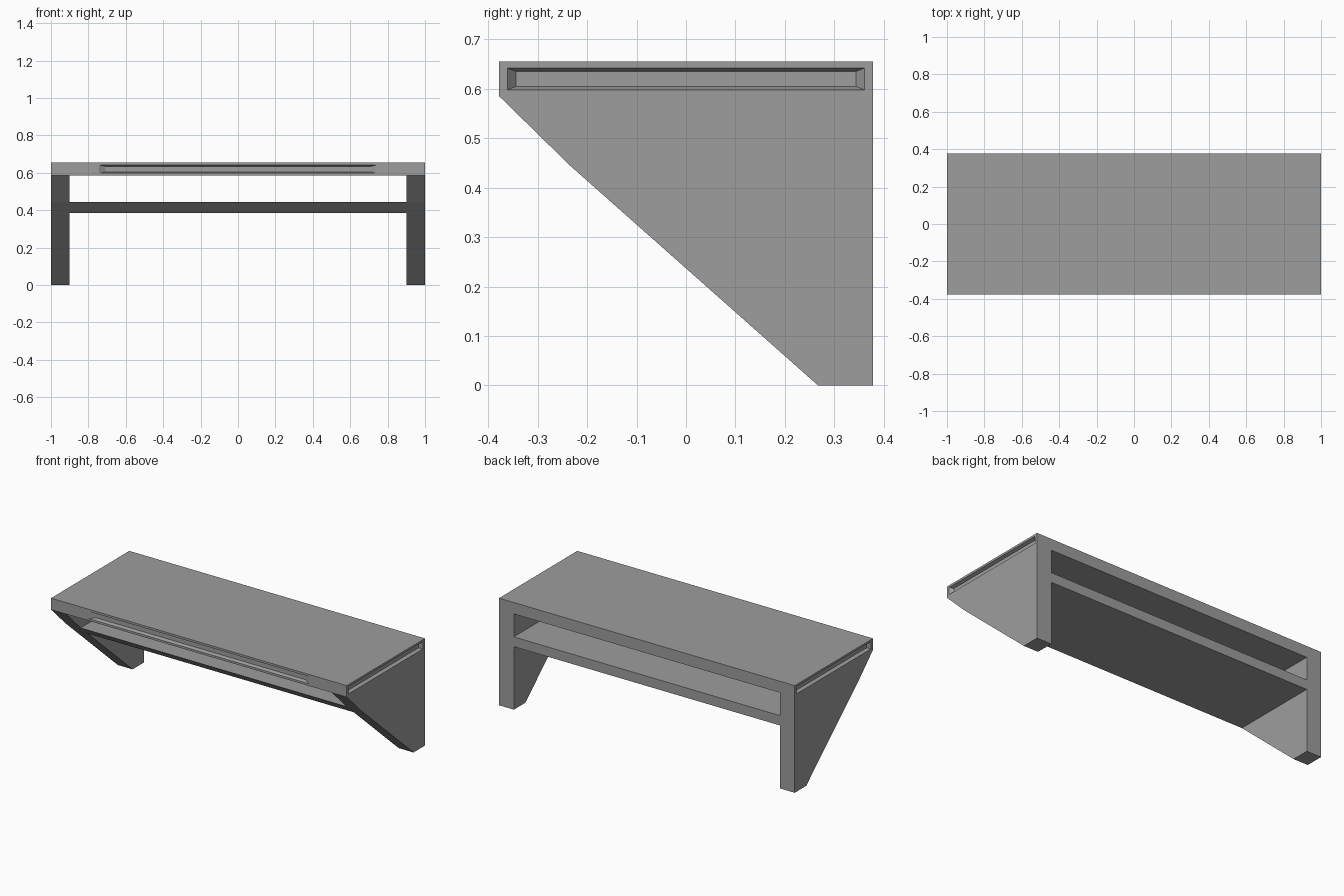
import bpy
import bmesh
from math import pi
from mathutils import Matrix

if "Cube" in bpy.data.objects:
    bpy.data.objects.remove(bpy.data.objects["Cube"], do_unlink=True)

TOP, LEG_X, DEPTH = 0.655, 0.9, 0.378

grey = bpy.data.materials.new("plain grey")
grey.use_nodes = True
colour = (0.34, 0.34, 0.34, 1)
grey.diffuse_color = colour
grey.node_tree.nodes["Principled BSDF"].inputs["Base Color"].default_value = colour


def add_object(name, bm):
    bmesh.ops.recalc_face_normals(bm, faces=bm.faces[:])
    mesh = bpy.data.meshes.new(name)
    bm.to_mesh(mesh)
    bm.free()
    mesh.materials.append(grey)
    obj = bpy.data.objects.new(name, mesh)
    bpy.context.collection.objects.link(obj)
    return obj


def extruded_profile(name, points):
    """Side profile in y, z swept over the full width."""
    bm = bmesh.new()
    face = bm.faces.new([bm.verts.new((-1, y, z)) for y, z in points])
    swept = bmesh.ops.extrude_face_region(bm, geom=[face])["geom"]
    verts = [v for v in swept if isinstance(v, bmesh.types.BMVert)]
    bmesh.ops.translate(bm, verts=verts, vec=(2, 0, 0))
    return add_object(name, bm)


def opening_cutter(name, low, high):
    """Box running front to back between the two legs."""
    bm = bmesh.new()
    bmesh.ops.create_cube(bm, size=2)
    bmesh.ops.scale(bm, verts=bm.verts, vec=(LEG_X, 1, (high - low) / 2))
    bmesh.ops.translate(bm, verts=bm.verts, vec=(0, 0, (low + high) / 2))
    return add_object(name, bm)


def groove_cutter(name, half_width, slope_width, distance, turn):
    """Tapered block that leaves a groove with sloping walls."""
    half_height, slope_height, sink = 0.022, 0.007, 0.02
    bm = bmesh.new()
    bmesh.ops.create_cube(bm, size=2)
    for v in bm.verts:
        side = v.co.z
        v.co.x *= half_width + side * slope_width
        v.co.y *= half_height + side * slope_height
        v.co.z = distance + side * sink
    place = (Matrix.Translation((0, 0, 0.62)) @ Matrix.Rotation(turn, 4, "Z")
             @ Matrix.Rotation(pi / 2, 4, "X"))
    bmesh.ops.transform(bm, matrix=place, verts=bm.verts)
    return add_object(name, bm)


# Desk body: top board, tapering side panels and shelf in one piece
desk = extruded_profile("desk_body", [
    (-DEPTH, TOP), (-DEPTH, 0.585), (-0.235, 0.445),
    (0.267, 0), (DEPTH, 0), (DEPTH, TOP)])

# Openings above and below the shelf, grooves on the front and both ends
cutters = [
    opening_cutter("leg_opening", -0.2, 0.385),
    opening_cutter("shelf_opening", 0.445, 0.585),
    groove_cutter("front_groove", 0.743, 0.034, DEPTH, 0),
    groove_cutter("left_groove", 0.361, 0.017, 1, pi / 2),
    groove_cutter("right_groove", 0.361, 0.017, 1, -pi / 2),
]
bpy.context.view_layer.objects.active = desk
for cutter in cutters:
    cutter.hide_render = True
    cut = desk.modifiers.new(cutter.name, "BOOLEAN")
    cut.operation = "DIFFERENCE"
    cut.solver = "EXACT"
    cut.object = cutter
    bpy.ops.object.modifier_apply(modifier=cut.name)
    bpy.data.objects.remove(cutter, do_unlink=True)
